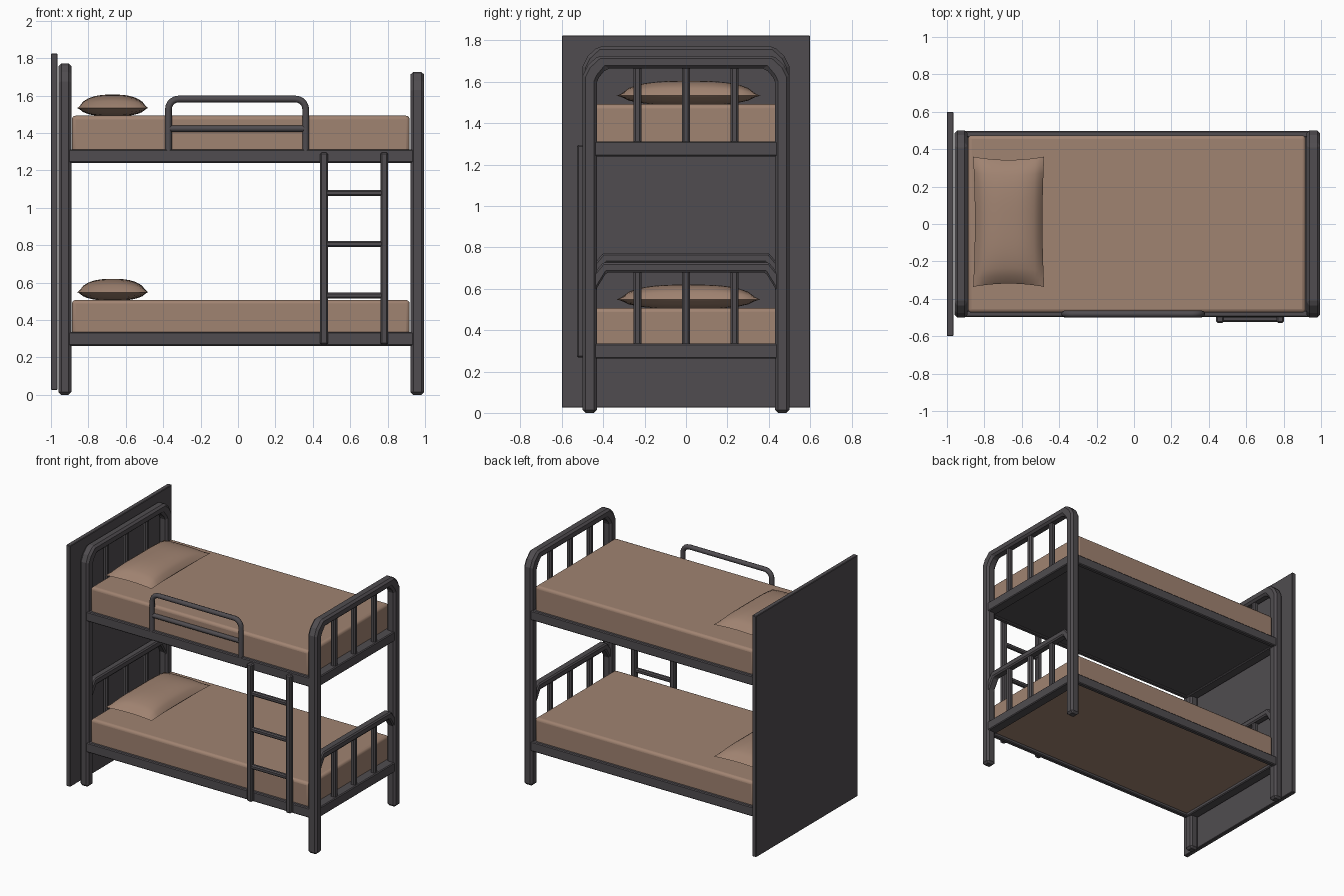
import bpy, bmesh, math
from mathutils import Vector

if "Cube" in bpy.data.objects:
    bpy.data.objects.remove(bpy.data.objects["Cube"])


def material(name, rgb):
    m = bpy.data.materials.new(name)
    m.diffuse_color = (*rgb, 1)
    m.use_nodes = True
    m.node_tree.nodes["Principled BSDF"].inputs["Base Color"].default_value = m.diffuse_color
    return m


METAL = material("dark grey metal", (0.080, 0.073, 0.080))
FABRIC = material("brown fabric", (0.352, 0.227, 0.165))


def finish(bm, name, mat, bevel=0.0, segments=1, smooth=None):
    bmesh.ops.recalc_face_normals(bm, faces=bm.faces)
    me = bpy.data.meshes.new(name)
    bm.to_mesh(me)
    bm.free()
    ob = bpy.data.objects.new(name, me)
    bpy.context.collection.objects.link(ob)
    me.materials.append(mat)
    if bevel:
        mod = ob.modifiers.new("bevel", 'BEVEL')
        mod.width = bevel
        mod.segments = segments
        mod.limit_method = 'ANGLE'
        mod.angle_limit = math.radians(40)
    if smooth:
        bpy.ops.object.select_all(action='DESELECT')
        ob.select_set(True)
        bpy.context.view_layer.objects.active = ob
        bpy.ops.object.shade_smooth_by_angle(angle=math.radians(smooth))
    return ob


def box(name, x, y, z, mat=METAL, bevel=0.006, segments=1, smooth=None):
    bm = bmesh.new()
    bmesh.ops.create_cube(bm, size=1)
    for v in bm.verts:
        v.co = [(a + b) / 2 + c * (b - a) for (a, b), c in zip((x, y, z), v.co)]
    return finish(bm, name, mat, bevel, segments, smooth)


def arch(name, x, outer, inner, bevel):
    """Arch in the yz plane: half outlines (y, z) mirrored, extruded along x."""
    outer = outer + [(-y, z) for y, z in reversed(outer)]
    inner = inner + [(-y, z) for y, z in reversed(inner)]
    bm = bmesh.new()
    rings = [[bm.verts.new((px, y, z)) for y, z in line]
             for px, line in ((x[0], outer), (x[1], outer), (x[1], inner), (x[0], inner))]
    for i in range(len(outer) - 1):
        for k in range(4):
            a, b = rings[k], rings[(k + 1) % 4]
            bm.faces.new((a[i], a[i + 1], b[i + 1], b[i]))
    for i in (0, -1):
        bm.faces.new([r[i] for r in rings])
    return finish(bm, name, METAL, bevel)


def pillow(name, z):
    """Two puffed sheets joined along a pinched seam."""
    n = 16
    bm = bmesh.new()
    for up in (0.072, -0.045):
        g = []
        for i in range(n + 1):
            row = []
            for j in range(n + 1):
                u, v = 2 * i / n - 1, 2 * j / n - 1
                puff = ((1 - abs(u) ** 2.6) * (1 - abs(v) ** 3)) ** 0.6
                px = -0.67 + 0.19 * u * (1 - 0.05 * (1 - v * v))
                py = 0.012 + 0.348 * v * (1 - 0.05 * (1 - u * u))
                row.append(bm.verts.new((px, py, z + 0.045 + up * puff)))
            g.append(row)
        for i in range(n):
            for j in range(n):
                bm.faces.new((g[i][j], g[i + 1][j], g[i + 1][j + 1], g[i][j + 1]))
    bmesh.ops.remove_doubles(bm, verts=bm.verts, dist=0.0005)
    return finish(bm, name, FABRIC, smooth=50)


def tube(name, pts, r):
    cu = bpy.data.curves.new(name, 'CURVE')
    cu.dimensions = '3D'
    cu.bevel_depth = r
    cu.bevel_resolution = 2
    cu.use_fill_caps = True
    sp = cu.splines.new('POLY')
    sp.points.add(len(pts) - 1)
    for p, co in zip(sp.points, pts):
        p.co = (*co, 1)
    ob = bpy.data.objects.new(name, cu)
    bpy.context.collection.objects.link(ob)
    cu.materials.append(METAL)
    bpy.ops.object.select_all(action='DESELECT')
    ob.select_set(True)
    bpy.context.view_layer.objects.active = ob
    bpy.ops.object.convert(target='MESH')
    bpy.ops.object.shade_smooth_by_angle(angle=math.radians(50))


# wall panel behind the head end
box("back_panel", (-1.0, -0.965), (-0.6, 0.6), (0.025, 1.825), bevel=0.004)

# end frames: tall arch, lower arch, bars and cross rails
for side, x0, x1, dz in (("head", -0.96, -0.89, 0.045), ("foot", 0.922, 0.995, 0.0)):
    xm = (x0 + x1) / 2
    arch(side + "_posts", (x0, x1),
         [(0.5, 0), (0.5, 1.63 + dz), (0.475, 1.68 + dz), (0.425, 1.726 + dz)],
         [(0.43, 0), (0.43, 1.60 + dz), (0.42, 1.622 + dz), (0.385, 1.664 + dz)], 0.015)
    arch(side + "_lower_arch", (x0 + 0.008, x1 - 0.008),
         [(0.46, 0.59 + dz), (0.46, 0.655 + dz), (0.40, 0.728 + dz)],
         [(0.43, 0.59 + dz), (0.43, 0.605 + dz), (0.385, 0.678 + dz)], 0.008)
    for level, z0, z1 in (("lower", 0.30, 0.70 + dz), ("upper", 1.28, 1.69 + dz)):
        for i, y in enumerate((-0.235, 0, 0.235)):
            box(f"{side}_{level}_bar_{i + 1}", (xm - 0.019, xm + 0.019),
                (y - 0.019, y + 0.019), (z0, z1), bevel=0.009)

# two bunks
for level, zb, zt, top in (("lower", 0.262, 0.335, 0.507), ("upper", 1.24, 1.312, 1.492)):
    for side, s in (("front", -1), ("back", 1)):
        box(f"{level}_{side}_rail", (-0.93, 0.96), sorted((s * 0.462, s * 0.497)), (zb, zt))
    for side, xs in (("head", (-0.955, -0.88)), ("foot", (0.912, 0.988))):
        box(f"{level}_{side}_rail", xs, (-0.47, 0.47), (zb, zt))
    box(f"{level}_mattress", (-0.888, 0.918), (-0.474, 0.474),
        (zb + 0.02, top), FABRIC, 0.02, 3, 40)
    pillow(f"{level}_pillow", top - 0.004)
box("upper_base_board", (-0.9, 0.92), (-0.47, 0.47), (1.25, 1.30), bevel=0)

# guard rail on the upper bunk, with rounded corners
yg, path = -0.481, [(-0.372, -0.481, 1.30)]
for cx, a0 in ((-0.372 + 0.055, 180), (0.362 - 0.055, 90)):
    for k in range(6):
        a = math.radians(a0 - 18 * k)
        path.append((cx + 0.055 * math.cos(a), yg, 1.526 + 0.055 * math.sin(a)))
path.append((0.362, yg, 1.30))
tube("guard_rail", path, 0.018)
tube("guard_middle_bar", [(-0.372, yg, 1.423), (0.362, yg, 1.423)], 0.017)

# ladder
for side, x in (("left", 0.46), ("right", 0.782)):
    box(f"ladder_{side}_rail", (x - 0.021, x + 0.021), (-0.528, -0.49), (0.268, 1.295), bevel=0.008)
for i, z in enumerate((0.53, 0.807, 1.078)):
    box(f"ladder_rung_{i + 1}", (0.46, 0.782), (-0.525, -0.493), (z - 0.016, z + 0.016), bevel=0.008)
